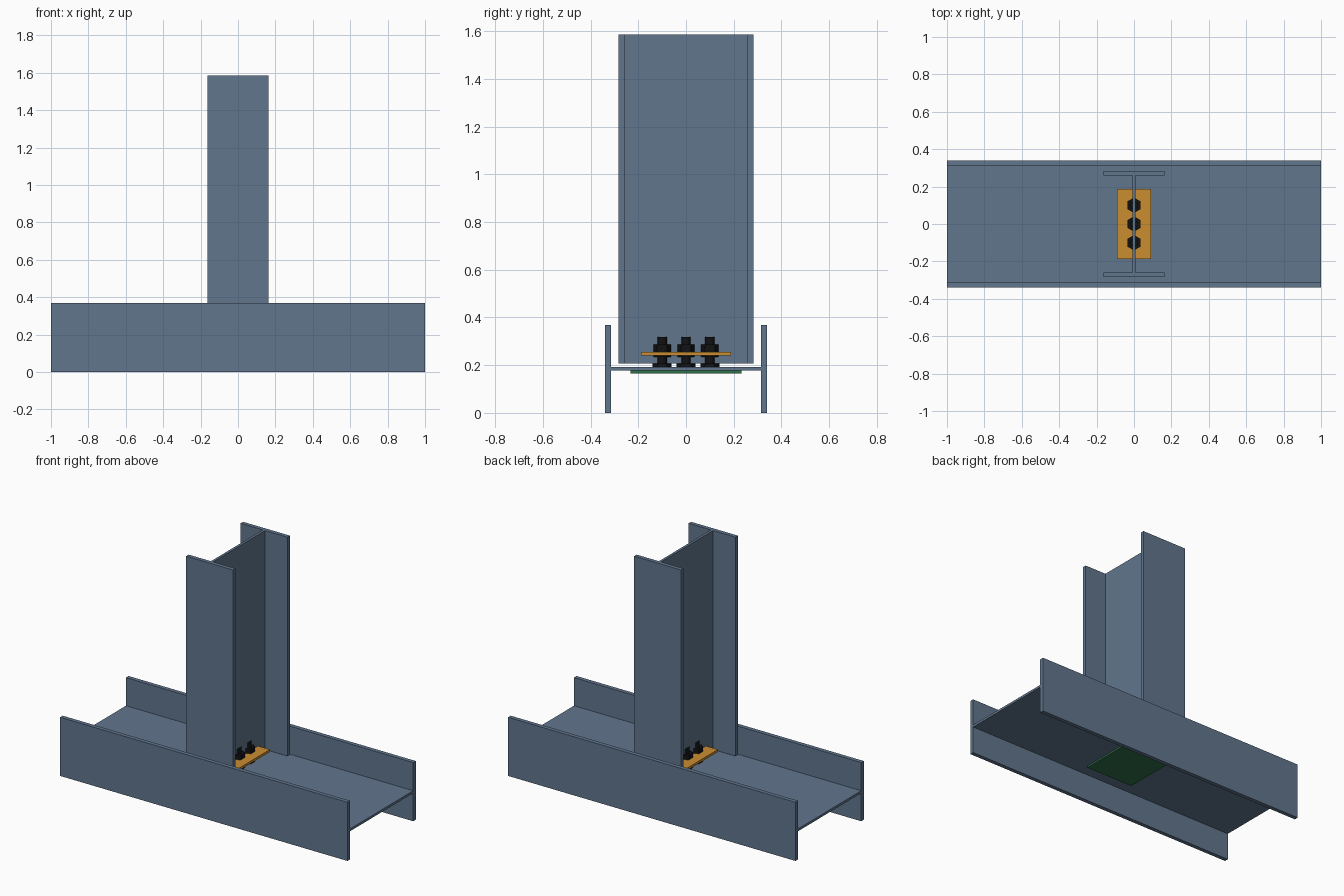
import bpy, bmesh, math
from mathutils import Matrix

if "Cube" in bpy.data.objects:
    bpy.data.objects.remove(bpy.data.objects["Cube"])


def material(name, color):
    m = bpy.data.materials.new(name)
    m.diffuse_color = (*color, 1)
    m.use_nodes = True
    m.node_tree.nodes["Principled BSDF"].inputs["Base Color"].default_value = m.diffuse_color
    return m


STEEL = material("blue_steel", (0.12, 0.18, 0.27))
ORANGE = material("orange_plate", (0.6, 0.27, 0.03))
GREEN = material("green_plate", (0.03, 0.16, 0.07))
BLACK = material("black_bolt", (0.006, 0.006, 0.007))


def finish(bm, name, mat):
    bmesh.ops.recalc_face_normals(bm, faces=bm.faces)
    me = bpy.data.meshes.new(name)
    bm.to_mesh(me)
    bm.free()
    me.materials.append(mat)
    ob = bpy.data.objects.new(name, me)
    bpy.context.collection.objects.link(ob)
    return ob


def i_beam(name, half_depth, inner, half_width, half_web, length, mat, place):
    # I profile: web along local y, flanges along local x, extruded along local z
    d, i, w, t = half_depth, inner, half_width, half_web
    quarter = [(w, d), (w, i), (t, i)]
    right = quarter + [(x, -y) for x, y in reversed(quarter)]
    outline = right + [(-x, y) for x, y in reversed(right)]
    bm = bmesh.new()
    face = bm.faces.new([bm.verts.new((x, y, 0)) for x, y in outline])
    ext = bmesh.ops.extrude_face_region(bm, geom=[face])
    verts = [v for v in ext["geom"] if isinstance(v, bmesh.types.BMVert)]
    bmesh.ops.translate(bm, verts=verts, vec=(0, 0, length))
    bm.transform(place)
    return finish(bm, name, mat)


def plate(name, sx, sy, z0, z1, mat):
    bm = bmesh.new()
    bmesh.ops.create_cube(bm, size=1, matrix=Matrix.Translation((0, 0, (z0 + z1) / 2))
                          @ Matrix.Diagonal((sx, sy, z1 - z0, 1)))
    return finish(bm, name, mat)


def prism(name, sides, r, y, z0, z1, mat):
    # polygon prism with a corner pointing along y
    bm = bmesh.new()
    bmesh.ops.create_cone(bm, cap_ends=True, segments=sides, radius1=r, radius2=r,
                          depth=z1 - z0, matrix=Matrix.Translation((0, y, (z0 + z1) / 2)))
    ob = finish(bm, name, mat)
    if max(v.co.y - y for v in ob.data.vertices) < r * 0.99:
        ob.data.transform(Matrix.Translation((0, y, 0)) @ Matrix.Rotation(math.pi / 2, 4, 'Z')
                          @ Matrix.Translation((0, -y, 0)))
    return ob


# Base beam lying along x, flanges standing upright
i_beam("base_beam", 0.34, 0.314, 0.1845, 0.0075, 2.0, STEEL,
       Matrix.Translation((-1, 0, 0.1845)) @ Matrix.Rotation(math.pi / 2, 4, 'Y'))

# Upright column just above the base web
i_beam("column", 0.283, 0.258, 0.163, 0.008, 1.378, STEEL,
       Matrix.Translation((0, 0, 0.207)))

# Clamp plate through the column and backing plate under the web
plate("clamp_plate", 0.18, 0.376, 0.241, 0.256, ORANGE)
plate("backing_plate", 0.345, 0.464, 0.166, 0.177, GREEN)

# Row of three bolts
for n, y in enumerate((-0.1, 0, 0.1), 1):
    prism(f"bolt_base_{n}", 6, 0.040, y, 0.192, 0.207, BLACK)
    stud = prism(f"bolt_stud_{n}", 16, 0.021, y, 0.2, 0.317, BLACK)
    prism(f"bolt_nut_{n}", 6, 0.041, y, 0.235, 0.286, BLACK)
    bpy.context.view_layer.objects.active = stud
    stud.select_set(True)
    bpy.ops.object.shade_smooth_by_angle()
    stud.select_set(False)
